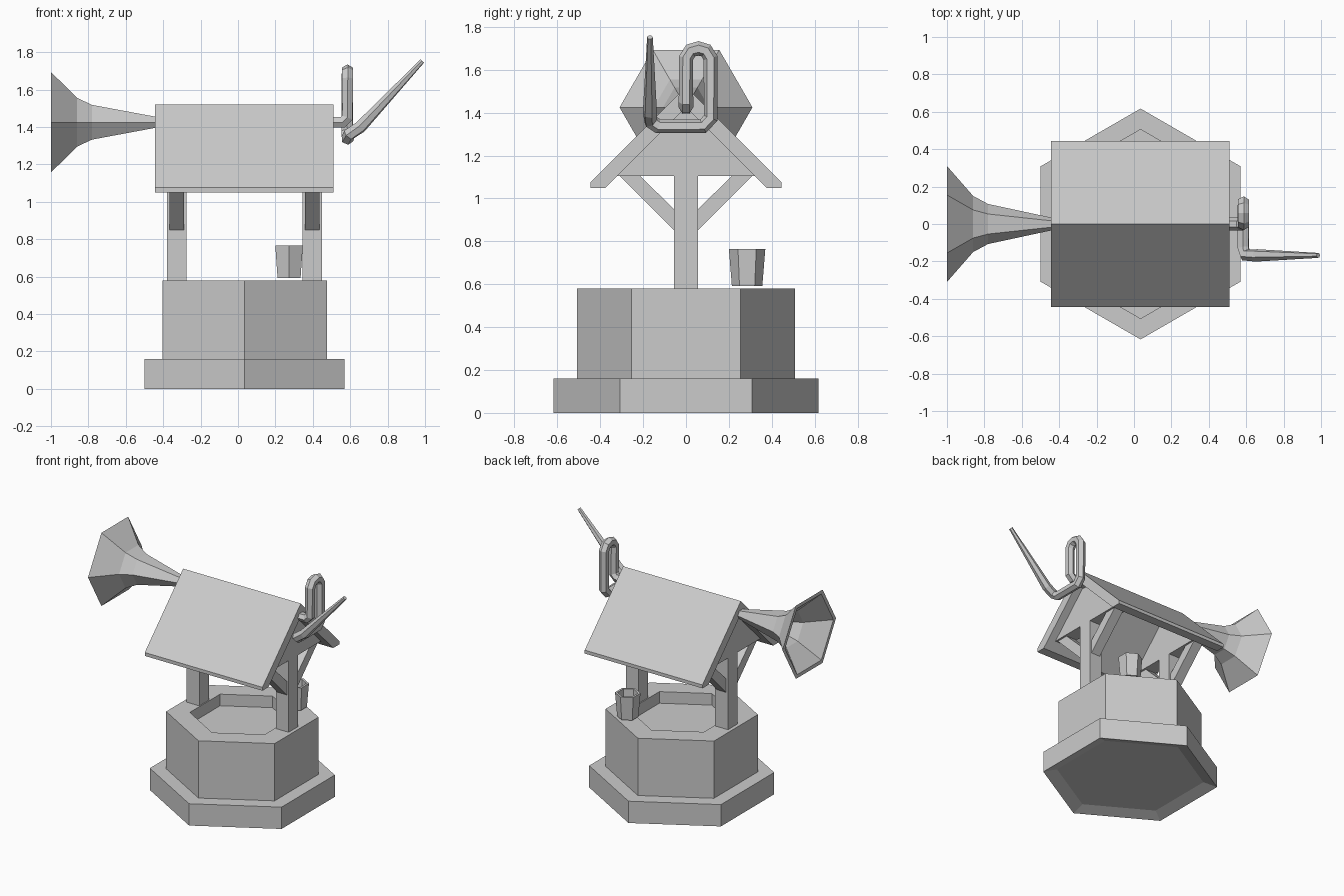
import bpy, bmesh
from math import sin, cos, pi

if "Cube" in bpy.data.objects:
    bpy.data.objects.remove(bpy.data.objects["Cube"])

CX = 0.035  # centre of the well along x


def finish(name, bm):
    bmesh.ops.recalc_face_normals(bm, faces=bm.faces)
    me = bpy.data.meshes.new(name)
    bm.to_mesh(me)
    bm.free()
    ob = bpy.data.objects.new(name, me)
    bpy.context.collection.objects.link(ob)
    return ob


def hex_lathe(name, profile, point):
    """Six-sided lathe: profile of (radius, height), point maps (side, across, height) to xyz."""
    bm = bmesh.new()
    rings = [[bm.verts.new(point(r * sin(i * pi / 3), r * cos(i * pi / 3), h))
              for i in range(6)] for r, h in profile]
    for a, b in zip(rings, rings[1:]):
        for i in range(6):
            j = (i + 1) % 6
            bm.faces.new((a[i], a[j], b[j], b[i]))
    bm.faces.new(rings[0])
    bm.faces.new(rings[-1])
    return finish(name, bm)


def prism(name, outline, x0, x1):
    """Extrude a (y, z) outline from x0 to x1."""
    bm = bmesh.new()
    face = bm.faces.new([bm.verts.new((x0, y, z)) for y, z in outline])
    new = bmesh.ops.extrude_face_region(bm, geom=[face])['geom']
    bmesh.ops.translate(bm, vec=(x1 - x0, 0, 0),
                        verts=[v for v in new if isinstance(v, bmesh.types.BMVert)])
    return finish(name, bm)


# Stepped stone well with a shallow basin on top and a recess underneath
hex_lathe("well_base",
          [(0.52, 0.03), (0.617, 0), (0.617, 0.16), (0.508, 0.16), (0.508, 0.58),
           (0.35, 0.58), (0.35, 0.495)],
          lambda a, b, h: (CX + a, b, h))

# Bucket standing on the rim
hex_lathe("bucket",
          [(0.071, 0.592), (0.085, 0.765), (0.068, 0.765), (0.058, 0.61)],
          lambda a, b, h: (0.273 + a, 0.285 + b, h))

# Posts, braces and gables at both ends
for side, s in (("left", -1), ("right", 1)):
    px = CX + s * 0.362
    prism(side + "_post", [(-0.055, 0.575), (0.055, 0.575), (0.055, 1.2), (-0.055, 1.2)],
          px - 0.052, px + 0.052)
    prism(side + "_gable", [(-0.33, 1.105), (0.33, 1.105), (0, 1.435)],
          px - 0.052, px + 0.052)
    for end, m in (("front", -1), ("back", 1)):
        prism(f"{side}_{end}_brace",
              [(m * 0.05, 0.845), (m * 0.31, 1.105), (m * 0.31, 1.115),
               (m * 0.225, 1.115), (m * 0.05, 0.945)],
              px - 0.038, px + 0.038)

# Pitched roof
prism("roof", [(-0.445, 1.05), (-0.445, 1.075), (0, 1.52), (0.445, 1.075), (0.445, 1.05),
               (0.375, 1.05), (0, 1.425), (-0.375, 1.05)], -0.445, 0.51)

# Flared horn, hollow at the mouth
hex_lathe("horn",
          [(0.032, -0.36), (0.035, -0.445), (0.107, -0.78), (0.15, -0.86), (0.31, -1.0),
           (0.28, -1.0), (0.13, -0.86), (0.085, -0.78), (0.02, -0.47)],
          lambda a, b, h: (h, b, 1.425 + a))

# Bent crank tube with a tapered arm: x, y, z, radius scale
path = [(0.36, 0, 1.425, 1), (0.56, 0, 1.425, 1), (0.585, 0, 1.45, 1),
        (0.585, 0, 1.655, 1), (0.585, 0.022, 1.69, 1), (0.585, 0.058, 1.70, 1),
        (0.585, 0.093, 1.69, 1), (0.585, 0.115, 1.655, 1), (0.585, 0.115, 1.375, 1),
        (0.585, 0.08, 1.337, 1), (0.585, -0.13, 1.337, 1), (0.595, -0.165, 1.36, 1),
        (0.655, -0.168, 1.40, 1), (0.985, -0.168, 1.752, 0.4)]
curve = bpy.data.curves.new("crank", 'CURVE')
curve.dimensions = '3D'
curve.bevel_depth = 0.034
curve.bevel_resolution = 1
curve.use_fill_caps = True
spline = curve.splines.new('POLY')
spline.points.add(len(path) - 1)
for p, (x, y, z, r) in zip(spline.points, path):
    p.co = (x, y, z, 1)
    p.radius = r
spline.use_smooth = False
crank = bpy.data.objects.new("crank", curve)
bpy.context.collection.objects.link(crank)
